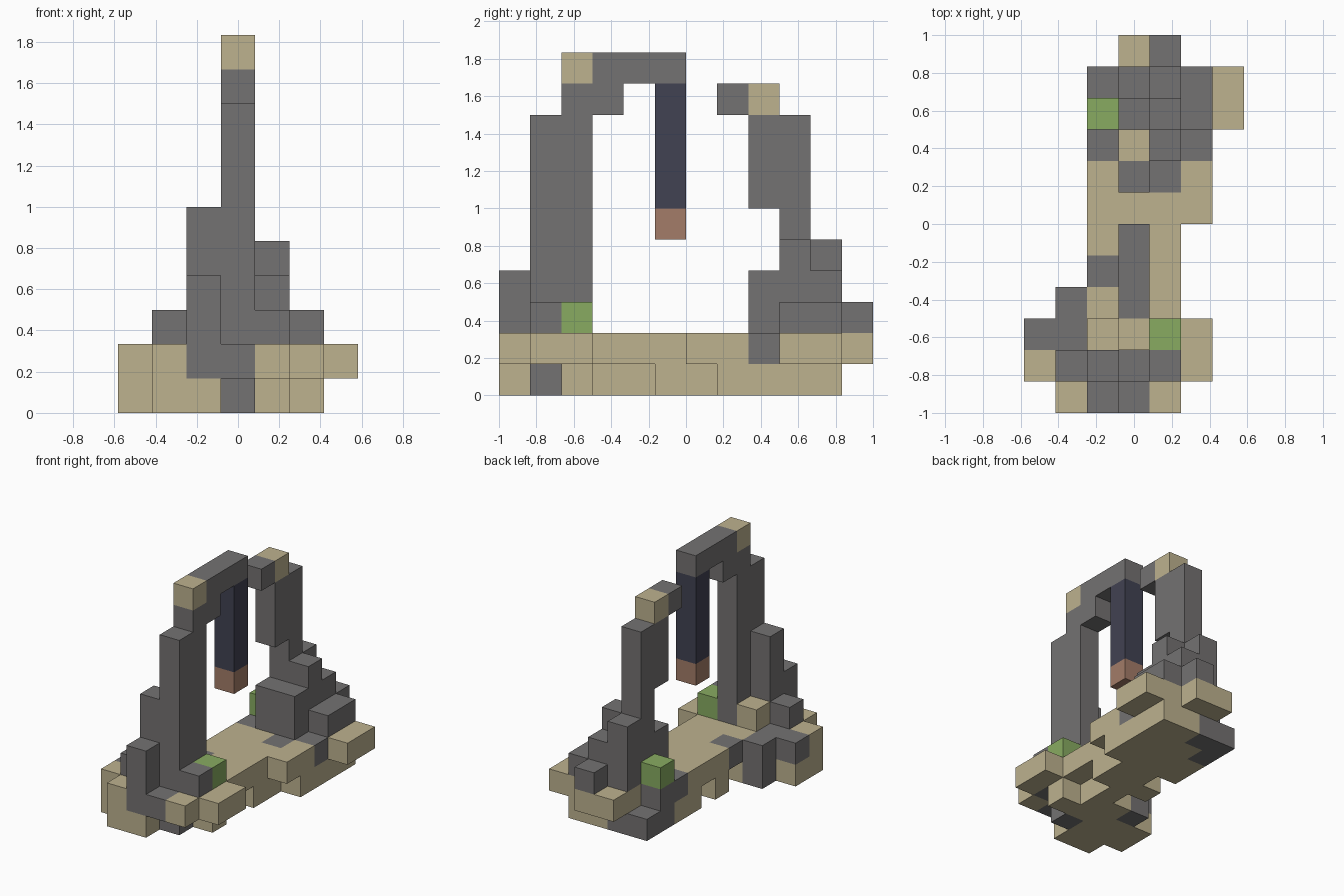
import bpy
import bmesh
from mathutils import Vector

default_cube = bpy.data.objects.get("Cube")
if default_cube:
    bpy.data.objects.remove(default_cube, do_unlink=True)

UNIT = 1 / 6
ORIGIN = Vector((-3.5, -6, 0))


def make_material(name, red, green, blue):
    material = bpy.data.materials.new(name)
    colour = (red, green, blue, 1)
    material.diffuse_color = colour
    material.use_nodes = True
    shader = material.node_tree.nodes["Principled BSDF"]
    shader.inputs["Base Color"].default_value = colour
    shader.inputs["Roughness"].default_value = 0.9
    return material


STONE = make_material("grey_stone", 0.174, 0.168, 0.168)
SAND = make_material("pale_sand", 0.51, 0.445, 0.275)
MOSS = make_material("green_moss", 0.246, 0.407, 0.12)
IRON = make_material("dark_iron", 0.053, 0.054, 0.084)
COPPER = make_material("copper_tip", 0.366, 0.202, 0.138)

cells = {}


def block(part, material, x, y, z, wide=1, deep=1, high=1):
    """Fill a box of unit cubes; later blocks replace earlier ones."""
    for i in range(x, x + wide):
        for j in range(y, y + deep):
            for k in range(z, z + high):
                cells[i, j, k] = (part, material)


# Ragged underside of the island
BASE = "island_base"
block(BASE, SAND, 1, 0, 0, wide=2)
block(BASE, SAND, 0, 1, 0, wide=3, deep=2)
block(BASE, STONE, 3, 1, 0)
block(BASE, SAND, 3, 2, 0, wide=2)
block(BASE, STONE, 1, 3, 0)
block(BASE, SAND, 2, 3, 0, wide=2)
block(BASE, SAND, 3, 4, 0)
block(BASE, SAND, 2, 5, 0, wide=3)
block(BASE, SAND, 3, 6, 0, wide=2)
block(BASE, SAND, 2, 7, 0, wide=4, deep=4)
block(BASE, STONE, 2, 10, 0, wide=2)
block(BASE, STONE, 2, 9, 0)

# Walkable ground layer
GROUND = "ground_layer"
block(GROUND, SAND, 1, 0, 1)
block(GROUND, STONE, 2, 0, 1, wide=2)
block(GROUND, SAND, 4, 0, 1)
block(GROUND, SAND, 0, 1, 1)
block(GROUND, STONE, 1, 1, 1, wide=4)
block(GROUND, STONE, 0, 2, 1, wide=5)
block(GROUND, SAND, 5, 1, 1, deep=2)
block(GROUND, STONE, 1, 3, 1)
block(GROUND, SAND, 2, 3, 1, wide=3, deep=3)
block(GROUND, STONE, 2, 4, 1)
block(GROUND, SAND, 2, 6, 1, wide=4, deep=2)
block(GROUND, STONE, 4, 7, 1)
block(GROUND, STONE, 2, 8, 1, wide=4, deep=2)
block(GROUND, SAND, 3, 10, 1, wide=3)
block(GROUND, SAND, 6, 9, 1, deep=2)
block(GROUND, SAND, 3, 11, 1, wide=2)

# Front pillar with its overhanging arm
FRONT = "front_pillar"
block(FRONT, STONE, 3, 1, 2, deep=2, high=7)
block(FRONT, STONE, 3, 2, 9, deep=2)
block(FRONT, SAND, 3, 2, 10)
block(FRONT, STONE, 3, 3, 10, deep=3)

# Stepped rocks around the front pillar
ROCKS = "front_rocks"
block(ROCKS, STONE, 2, 1, 2, high=4)
block(ROCKS, STONE, 2, 0, 2, high=2)
block(ROCKS, STONE, 1, 1, 2)
block(ROCKS, STONE, 4, 1, 2)
block(ROCKS, SAND, 2, 2, 2)

# Rear pillar with its broken arm
REAR = "rear_pillar"
block(REAR, STONE, 3, 9, 2, high=7)
block(REAR, STONE, 3, 8, 6, high=3)
block(REAR, SAND, 3, 8, 9)
block(REAR, STONE, 3, 7, 9)

# Stepped rocks around the rear pillar
ROCKS = "rear_rocks"
block(ROCKS, STONE, 3, 8, 2, wide=2, high=2)
block(ROCKS, STONE, 4, 9, 2, high=3)
block(ROCKS, STONE, 4, 10, 2, high=2)
block(ROCKS, STONE, 3, 10, 2, high=3)
block(ROCKS, STONE, 5, 9, 2, deep=2)
block(ROCKS, STONE, 4, 11, 2)

# Moss cubes and the hanging rod
block("front_moss", MOSS, 4, 2, 2)
block("rear_moss", MOSS, 2, 9, 2)
block("hanging_rod", IRON, 3, 5, 6, high=4)
block("rod_tip", COPPER, 3, 5, 5)


def add_face(bm, cell, axis, side):
    """Add one outward square on a side of a cube."""
    u, v = (axis + 1) % 3, (axis + 2) % 3
    corners = []
    for a, b in ((0, 0), (1, 0), (1, 1), (0, 1)):
        corner = Vector(cell)
        corner[axis] += max(side, 0)
        corner[u] += a
        corner[v] += b
        corners.append(bm.verts.new((corner + ORIGIN) * UNIT))
    if side < 0:
        corners.reverse()
    return bm.faces.new(corners)


def build_part(part):
    """Make one object from the exposed sides of a part's cubes."""
    mesh = bpy.data.meshes.new(part)
    bm = bmesh.new()
    slots = []
    for cell, (owner, material) in cells.items():
        if owner != part:
            continue
        if material not in slots:
            slots.append(material)
            mesh.materials.append(material)
        for axis in range(3):
            for side in (-1, 1):
                neighbour = list(cell)
                neighbour[axis] += side
                if tuple(neighbour) not in cells:
                    face = add_face(bm, cell, axis, side)
                    face.material_index = slots.index(material)
    bmesh.ops.remove_doubles(bm, verts=bm.verts, dist=0.001)
    bm.to_mesh(mesh)
    bm.free()
    bpy.context.collection.objects.link(bpy.data.objects.new(part, mesh))


for part_name in dict.fromkeys(owner for owner, _ in cells.values()):
    build_part(part_name)
